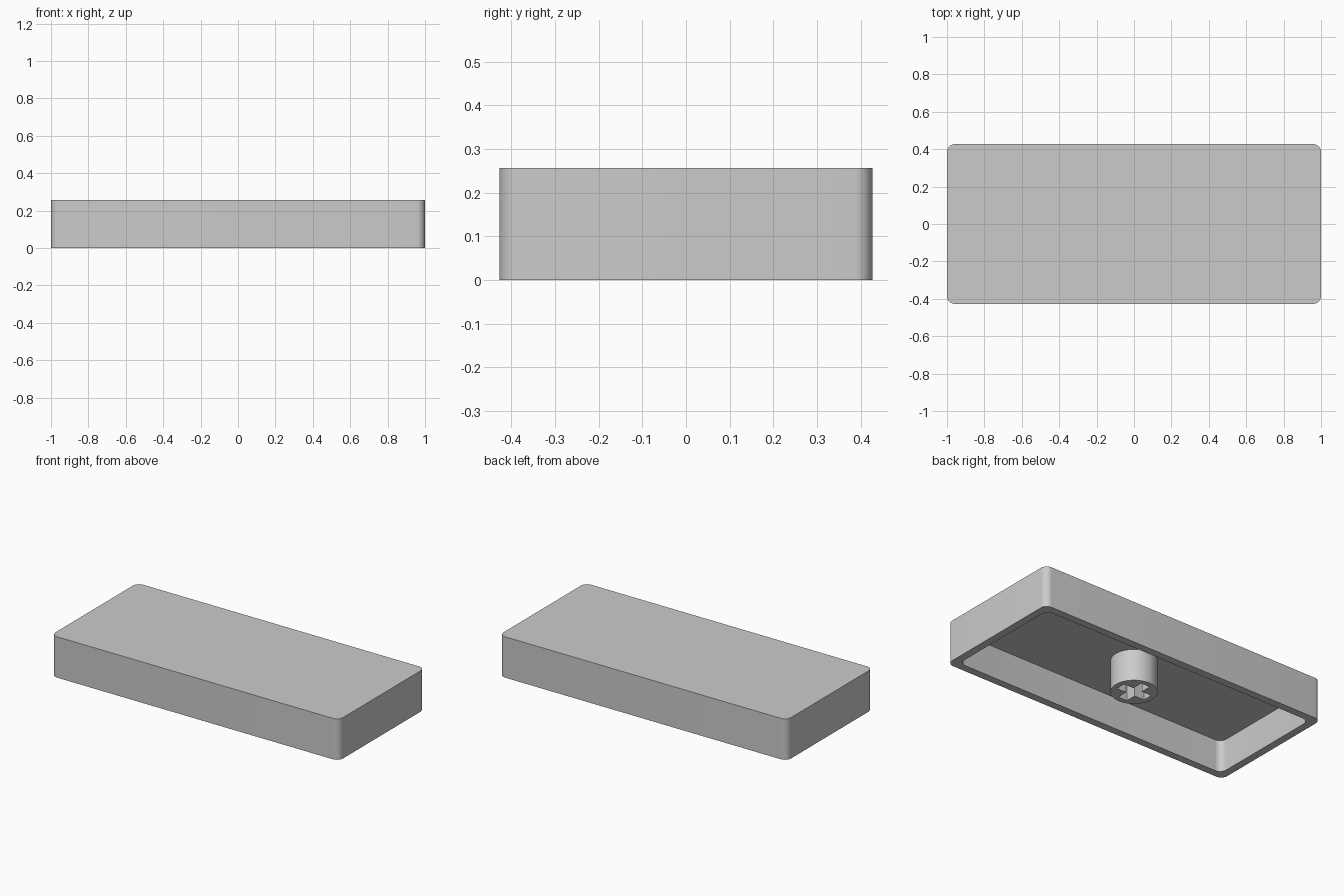
import bpy, bmesh, math

cube = bpy.data.objects.get("Cube")
if cube:
    bpy.data.objects.remove(cube, do_unlink=True)

LENGTH, WIDTH, HEIGHT = 2.0, 0.855, 0.257
WALL, CEILING, CORNER = 0.048, 0.198, 0.043
STEM_RADIUS, SLOT_LENGTH, SLOT_WIDTH = 0.132, 0.197, 0.062

grey = bpy.data.materials.new("plain grey")
grey.use_nodes = True
colour = (0.6, 0.6, 0.6, 1)
grey.diffuse_color = colour
grey.node_tree.nodes["Principled BSDF"].inputs["Base Color"].default_value = colour


def rounded_rectangle(length, width, radius, steps=10):
    points = []
    for i, (sx, sy) in enumerate([(1, 1), (-1, 1), (-1, -1), (1, -1)]):
        for s in range(steps + 1):
            a = (i + s / steps) * math.pi / 2
            points.append((sx * (length / 2 - radius) + radius * math.cos(a),
                           sy * (width / 2 - radius) + radius * math.sin(a)))
    return points


def circle(radius, count=64):
    return [(radius * math.cos(i * math.tau / count), radius * math.sin(i * math.tau / count))
            for i in range(count)]


def cross(length, width):
    l, w = length / 2, width / 2
    points = []
    for i in range(4):
        c, s = round(math.cos(i * math.pi / 2)), round(math.sin(i * math.pi / 2))
        points += [(x * c - y * s, x * s + y * c) for x, y in [(l, -w), (l, w), (w, w)]]
    return points


def ring(bm, points, z):
    return [bm.verts.new((x, y, z)) for x, y in points]


def join_rings(bm, a, b):
    n = len(a)
    for i in range(n):
        j = (i + 1) % n
        bm.faces.new((a[i], a[j], b[j], b[i]))


def fill_between(bm, a, b):
    edges = [bm.edges.get((r[i - 1], r[i])) for r in (a, b) for i in range(len(r))]
    bmesh.ops.triangle_fill(bm, edges=edges, use_beauty=True)


def finish(bm, name):
    bmesh.ops.recalc_face_normals(bm, faces=bm.faces)
    mesh = bpy.data.meshes.new(name)
    bm.to_mesh(mesh)
    bm.free()
    mesh.materials.append(grey)
    obj = bpy.data.objects.new(name, mesh)
    bpy.context.collection.objects.link(obj)
    bpy.ops.object.select_all(action="DESELECT")
    obj.select_set(True)
    bpy.context.view_layer.objects.active = obj
    bpy.ops.object.shade_smooth_by_angle(angle=math.radians(30))


# Hollow cap, open underneath
bm = bmesh.new()
outside = rounded_rectangle(LENGTH, WIDTH, CORNER)
inside = rounded_rectangle(LENGTH - 2 * WALL, WIDTH - 2 * WALL, CORNER)
rings = [ring(bm, outside, HEIGHT), ring(bm, outside, 0),
         ring(bm, inside, 0), ring(bm, inside, CEILING)]
for a, b in zip(rings, rings[1:]):
    join_rings(bm, a, b)
bm.faces.new(rings[0])
bm.faces.new(rings[-1])
finish(bm, "cap_shell")

# Round stem with a cross-shaped socket, sunk slightly into the ceiling
bm = bmesh.new()
top = CEILING + 0.01
post_low, post_high = [ring(bm, circle(STEM_RADIUS), z) for z in (0, top)]
slot_low, slot_high = [ring(bm, cross(SLOT_LENGTH, SLOT_WIDTH), z) for z in (0, top)]
join_rings(bm, post_low, post_high)
join_rings(bm, slot_low, slot_high)
fill_between(bm, post_low, slot_low)
fill_between(bm, post_high, slot_high)
finish(bm, "stem")
